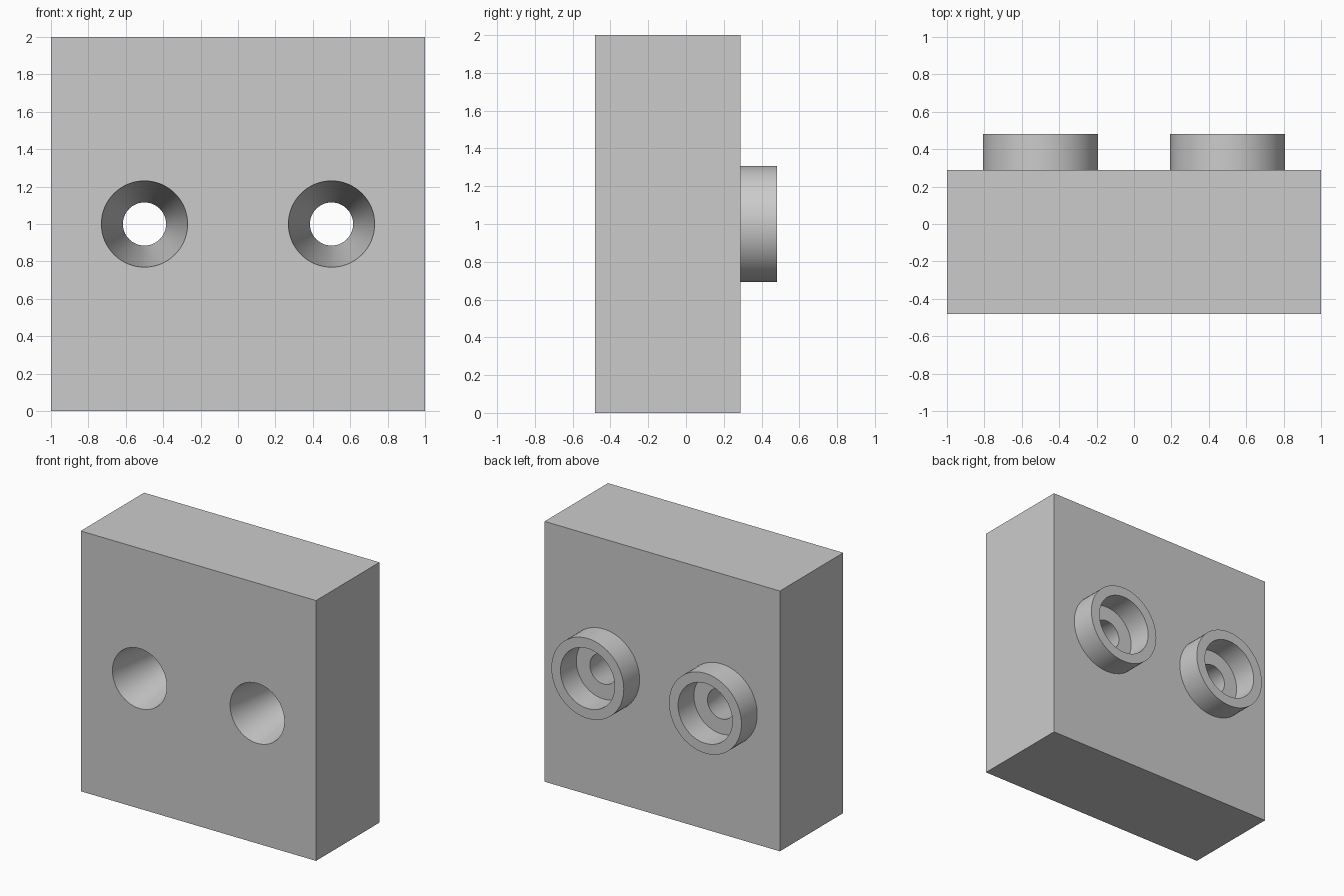
import bpy, bmesh, math
from mathutils import Vector

cube = bpy.data.objects.get("Cube")
if cube:
    bpy.data.objects.remove(cube, do_unlink=True)

UNIT = 1 / 13                    # model proportions sit on a 26-unit square
FRONT, BACK, RIM = -6.25 * UNIT, 3.75 * UNIT, 6.25 * UNIT
HOLE_X, HOLE_Z = 0.5, 1.0
BOSS_R, WIDE_R, NARROW_R = 4 * UNIT, 3 * UNIT, 1.5 * UNIT

grey = bpy.data.materials.new("plain grey")
grey.use_nodes = True
colour = (0.6, 0.6, 0.6, 1)
grey.diffuse_color = colour
grey.node_tree.nodes["Principled BSDF"].inputs["Base Color"].default_value = colour


def add_object(name, bm):
    bmesh.ops.recalc_face_normals(bm, faces=bm.faces)
    mesh = bpy.data.meshes.new(name)
    bm.to_mesh(mesh)
    bm.free()
    mesh.materials.append(grey)
    obj = bpy.data.objects.new(name, mesh)
    bpy.context.collection.objects.link(obj)
    return obj


def lathe(name, profile, x, closed):
    """Turn a (radius, y) profile around an axis running front to back."""
    bm = bmesh.new()
    verts = [bm.verts.new((r, y, 0)) for r, y in profile]
    edges = [bm.edges.new(pair) for pair in zip(verts, verts[1:])]
    if closed:
        edges.append(bm.edges.new((verts[-1], verts[0])))
    bmesh.ops.spin(bm, geom=verts + edges, cent=(0, 0, 0), axis=(0, 1, 0),
                   angle=math.tau, steps=64)
    bmesh.ops.remove_doubles(bm, verts=bm.verts, dist=1e-5)
    bmesh.ops.translate(bm, verts=bm.verts, vec=(x, 0, HOLE_Z))
    return add_object(name, bm)


def select_only(obj):
    bpy.ops.object.select_all(action='DESELECT')
    obj.select_set(True)
    bpy.context.view_layer.objects.active = obj


# Square plate
bm = bmesh.new()
bmesh.ops.create_cube(bm, size=1)
bmesh.ops.scale(bm, verts=bm.verts, vec=(2, BACK - FRONT, 2))
bmesh.ops.translate(bm, verts=bm.verts, vec=Vector((0, (FRONT + BACK) / 2, 1)))
plate = add_object("plate", bm)
parts = [plate]

# Tapered through holes, each with a raised ring on the back
over = 0.02
flare = over * (WIDE_R - NARROW_R) / (BACK - FRONT)
for side, x in (("left", HOLE_X), ("right", -HOLE_X)):
    cutter = lathe(side + "_hole_cutter",
                   [(0, FRONT - over), (WIDE_R + flare, FRONT - over),
                    (NARROW_R - flare, BACK + over), (0, BACK + over)], x, False)
    cutter.hide_render = True
    cut = plate.modifiers.new(side + "_hole", 'BOOLEAN')
    cut.operation = 'DIFFERENCE'
    cut.solver = 'EXACT'
    cut.object = cutter
    select_only(plate)
    bpy.ops.object.modifier_apply(modifier=cut.name)
    bpy.data.objects.remove(cutter, do_unlink=True)
    parts.append(lathe(side + "_back_ring",
                       [(WIDE_R, BACK), (BOSS_R, BACK), (BOSS_R, RIM), (WIDE_R, RIM)],
                       x, True))

# Smooth round walls, crisp edges
for part in parts:
    select_only(part)
    bpy.ops.object.shade_smooth_by_angle(angle=math.radians(30))
